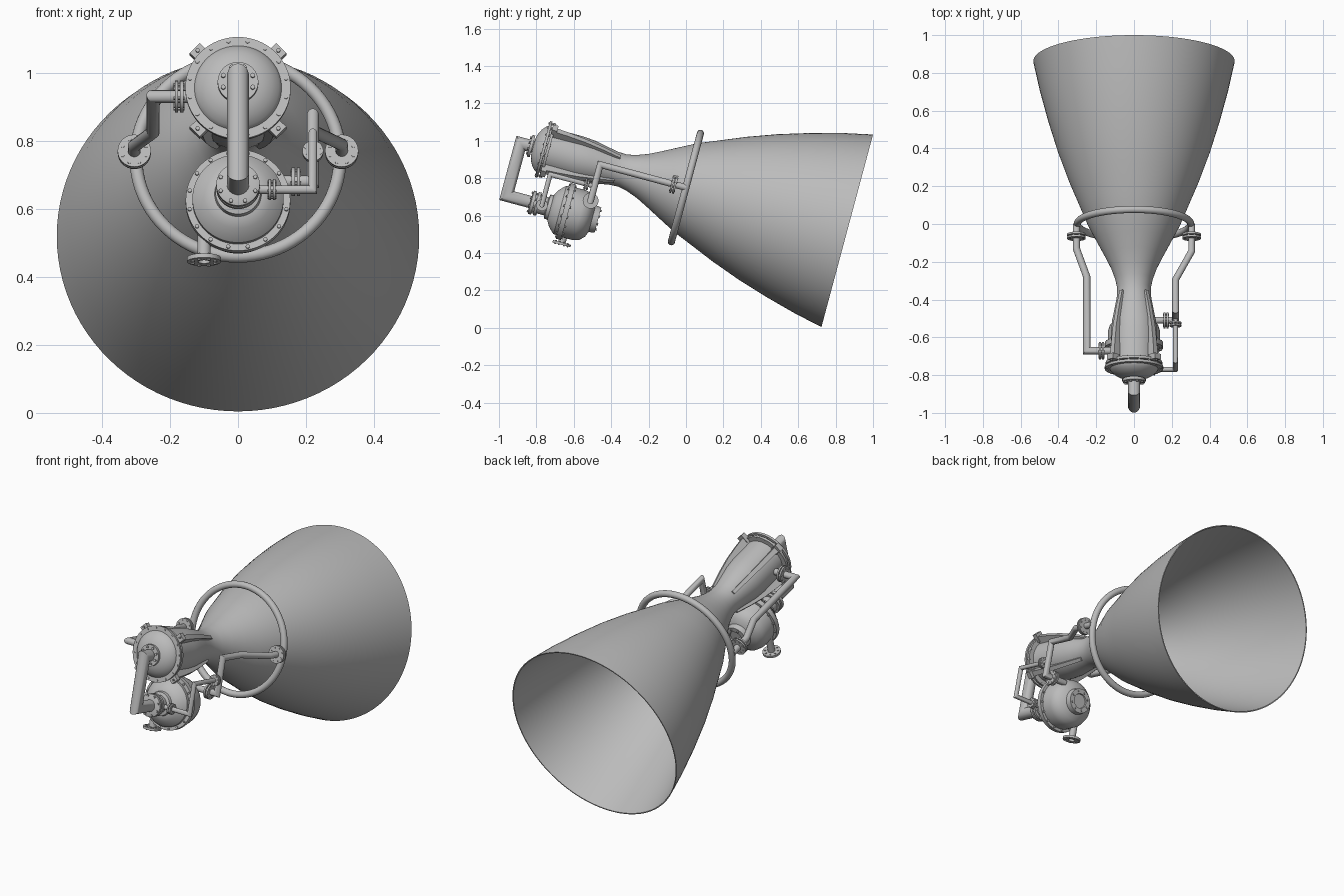
import bpy, bmesh, math
from mathutils import Vector, Matrix

if "Cube" in bpy.data.objects:
    bpy.data.objects.remove(bpy.data.objects["Cube"])

# Engine frame: y runs along the thrust axis, z is up from it, all pitched 15 degrees
FRAME = Matrix.Translation((0, -0.753, 0.952)) @ Matrix.Rotation(math.radians(-15), 4, 'X')
AXIS, SIDE, DOWN = Vector((0, 1, 0)), Vector((1, 0, 0)), Vector((0, 0, -1))
PUMP = Vector((0, 0, -0.29))

metal = bpy.data.materials.new("grey metal")
metal.use_nodes = True
GREY = (0.5, 0.5, 0.5, 1)
metal.diffuse_color = GREY
bsdf = metal.node_tree.nodes["Principled BSDF"]
bsdf.inputs["Base Color"].default_value = GREY
bsdf.inputs["Roughness"].default_value = 0.5


def finish(name, bm, angle=35):
    bmesh.ops.remove_doubles(bm, verts=bm.verts, dist=1e-5)
    bmesh.ops.recalc_face_normals(bm, faces=bm.faces)
    me = bpy.data.meshes.new(name)
    bm.to_mesh(me)
    bm.free()
    me.transform(FRAME)
    me.materials.append(metal)
    me.shade_smooth()
    me.set_sharp_from_angle(angle=math.radians(angle))
    ob = bpy.data.objects.new(name, me)
    bpy.context.collection.objects.link(ob)
    return ob


def placed(origin, axis):
    return Matrix.Translation(origin) @ axis.to_track_quat('Z', 'Y').to_matrix().to_4x4()


def skin(bm, rings, closed=False):
    n = len(rings[0])
    pairs = list(zip(rings, rings[1:])) + ([(rings[-1], rings[0])] if closed else [])
    for a, b in pairs:
        for i in range(n):
            j = (i + 1) % n
            bm.faces.new((a[i], a[j], b[j], b[i]))


def lathe(name, profile, origin=(0, 0, 0), axis=AXIS, steps=48, closed=False, angle=35):
    """Spin (distance, radius) points round an axis; closed joins last to first."""
    bm = bmesh.new()
    m = placed(origin, axis)
    rings = []
    for d, r in profile:
        turn = [math.tau * i / steps for i in range(steps)]
        rings.append([bm.verts.new(m @ Vector((r * math.cos(a), r * math.sin(a), d))) for a in turn])
    skin(bm, rings, closed)
    if not closed:
        bm.faces.new(rings[0])
        bm.faces.new(rings[-1])
    return finish(name, bm, angle)


def disc(name, origin, axis, radius, thick, steps=32):
    h = thick / 2
    return lathe(name, [(-h, radius), (h, radius)], origin, axis, steps)


def bolts(name, origin, axis, radius, count, size, length):
    bm = bmesh.new()
    m = placed(origin, axis)
    for i in range(count):
        a = math.tau * (i + 0.5) / count
        pos = Matrix.Translation((radius * math.cos(a), radius * math.sin(a), 0))
        bmesh.ops.create_cone(bm, cap_ends=True, segments=8, radius1=size, radius2=size,
                              depth=length, matrix=m @ pos)
    return finish(name, bm)


def bolted_joint(name, origin, axis, radius, thick=0.01, gap=0.012):
    """Pair of facing flanges clamped by a ring of bolts."""
    o = Vector(origin)
    for k, s in (("a", -1), ("b", 1)):
        disc(f"{name}_flange_{k}", o + axis * s * gap / 1.5, axis, radius, thick)
    bolts(f"{name}_bolts", o, axis, radius * 0.76, 8, radius * 0.11, gap + thick * 2)


def pipe(name, points, radius, steps=20):
    """Round pipe with mitred corners."""
    pts = [Vector(p) for p in points]
    dirs = [(b - a).normalized() for a, b in zip(pts, pts[1:])]
    side = dirs[0].orthogonal().normalized()
    up = dirs[0].cross(side)
    bm = bmesh.new()
    ring = [pts[0] + radius * (side * math.cos(a) + up * math.sin(a))
            for a in (math.tau * i / steps for i in range(steps))]
    rings = [ring]
    for i, d in enumerate(dirs):
        n = (d + dirs[i + 1]).normalized() if i + 1 < len(dirs) else d
        ring = [v + d * ((pts[i + 1] - v).dot(n) / d.dot(n)) for v in ring]
        rings.append(ring)
    rings = [[bm.verts.new(v) for v in r] for r in rings]
    skin(bm, rings)
    bm.faces.new(rings[0])
    bm.faces.new(rings[-1])
    return finish(name, bm, 40)


# Thrust chamber and bell, a thin open shell
outer = [(0, .122), (.18, .122), (.25, .116), (.32, .102), (.38, .091), (.43, .089), (.48, .1),
         (.54, .122), (.61, .157), (.69, .199), (.78, .246), (.88, .287), (1.02, .345),
         (1.18, .403), (1.35, .455), (1.52, .5), (1.672, .533)]
inner = [(t, r - 0.006) for t, r in reversed(outer)]
lathe("chamber_and_bell", outer + inner, steps=96, closed=True)

# Injector dome, its double flange and bolts
lathe("injector_dome", [(0, .132), (-.012, .13), (-.028, .12), (-.045, .1), (-.058, .076),
                        (-.066, .045), (-.068, .01)], steps=64)
disc("injector_flange_front", (0, -.008, 0), AXIS, .155, .014, 64)
disc("injector_flange_back", (0, .014, 0), AXIS, .15, .014, 64)
bolts("injector_bolts", (0, .002, 0), AXIS, .144, 16, .006, .042)
disc("inlet_flange", (0, -.078, 0), AXIS, .06, .016)
bolts("inlet_bolts", (0, -.086, 0), AXIS, .047, 8, .007, .016)

# Four tapered stiffening ribs with bolt lugs at the flange
rib_edge = [(.02, .165), (.1, .158), (.2, .145), (.3, .124), (.4, .098)]
for k in range(4):
    turn = Matrix.Rotation(math.radians(45 + 90 * k), 4, 'Y')
    bm = bmesh.new()
    rows = []
    for t, r in rib_edge:
        w = 0.016 - 0.015 * t
        rows.append([bm.verts.new(turn @ Vector(c)) for c in
                     ((-w, t, .085), (w, t, .085), (w, t, r), (-w, t, r))])
    skin(bm, rows)
    bm.faces.new(rows[0])
    bm.faces.new(rows[-1])
    finish(f"chamber_rib_{k + 1}", bm)
    bm = bmesh.new()
    bmesh.ops.create_cube(bm, size=1, matrix=turn @ Matrix.Translation((0, .022, .155))
                          @ Matrix.Diagonal((.042, .03, .05, 1)))
    finish(f"rib_lug_{k + 1}", bm)
    bolts(f"rib_lug_bolt_{k + 1}", turn @ Vector((0, .016, .168)), AXIS, 0, 1, .006, .034)

# Main feed pipe from pump to dome
pipe("main_feed_pipe", [(0, -.06, 0), (0, -.135, 0), (0, -.135, -.29), (0, .03, -.29)], .033, 28)

# Turbopump body, stacked along its own axis
lathe("pump_inlet", [(-.005, .05), (.0, .064), (.016, .064), (.016, .052), (.026, .052), (.026, .064),
                     (.042, .064), (.042, .05), (.085, .05), (.09, .066), (.115, .07)], PUMP, angle=30)
bolts("pump_inlet_bolts", PUMP + AXIS * .018, AXIS, .055, 8, .006, .056)
lathe("pump_body", [(.108, .07), (.125, .1), (.15, .126), (.16, .134), (.178, .134), (.178, .154),
                    (.206, .154), (.206, .138), (.27, .138), (.3, .128), (.325, .105), (.338, .074),
                    (.37, .07), (.37, .042), (.362, .04)], PUMP, steps=64, angle=30)
bolts("pump_body_bolts", PUMP + AXIS * .192, AXIS, .145, 16, .006, .042)
bolts("pump_cap_bolts", PUMP + AXIS * .37, AXIS, .056, 8, .006, .012)

# Exhaust stub under the pump, with an open flange
pipe("exhaust_stub", [(-.1, .215, -.29), (-.1, .215, -.455)], .02)
lathe("exhaust_flange", [(0, .018), (0, .05), (.013, .05), (.013, .018)],
      (-.1, .215, -.455), DOWN, 32, closed=True)
bolts("exhaust_bolts", (-.1, .215, -.4615), DOWN, .036, 8, .005, .022)

# Manifold ring round the bell
ring_section = [(.019 * math.sin(math.tau * i / 16), .3 + .019 * math.cos(math.tau * i / 16))
                for i in range(16)]
lathe("manifold_ring", ring_section, (0, .779, 0), steps=80, closed=True)

# Coolant pipes from the ring, one to the chamber and one to the pump
pipe("right_coolant_pipe", [(-.305, .78, 0), (-.305, .645, 0), (-.25, .49, 0), (-.25, .085, 0),
                            (-.11, .085, 0)], .019)
pipe("left_coolant_pipe", [(.305, .78, 0), (.305, .63, 0), (.22, .475, 0), (.22, .305, 0),
                           (.22, .305, -.2), (.08, .305, -.2)], .018)
for name, s in (("right", -1), ("left", 1)):
    bolted_joint(f"{name}_ring_joint", (s * .305, .712, 0), AXIS, .049)
bolted_joint("chamber_joint", (-.173, .085, 0), SIDE, .047)
bolted_joint("pump_joint", (.17, .305, -.2), SIDE, .042)

# Thin bleed tube between the left coolant pipe and the pump inlet
pipe("bleed_tube", [(.22, .3, -.12), (.22, .06, -.12), (.22, .06, -.29), (.04, .06, -.29)], .013)
bolted_joint("bleed_joint", (.22, .262, -.12), AXIS, .031, .008, .01)
bolted_joint("bleed_pump_joint", (.1, .06, -.29), SIDE, .031, .008, .01)
